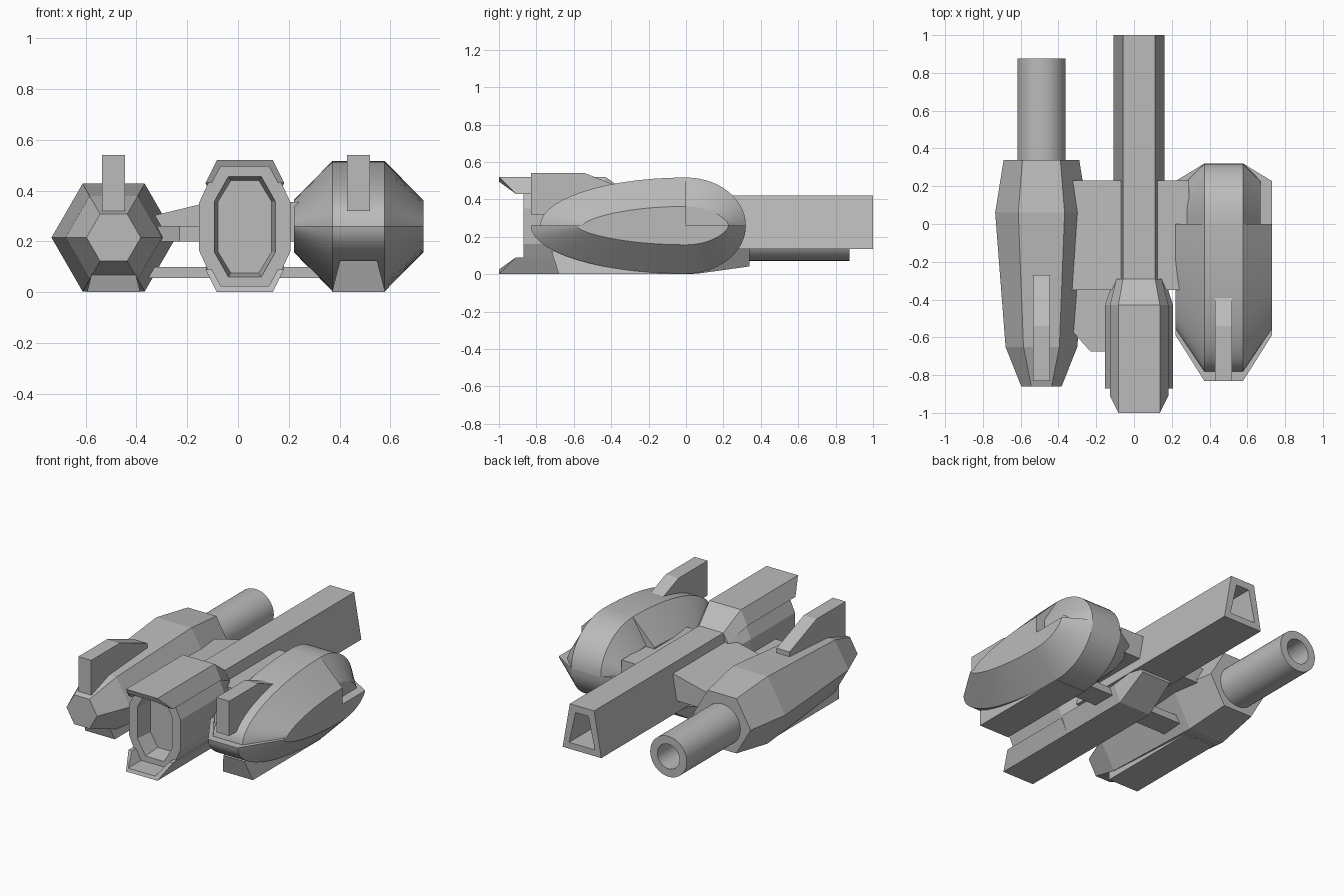
import bpy, bmesh, math
from math import sin, cos, pi

if "Cube" in bpy.data.objects:
    bpy.data.objects.remove(bpy.data.objects["Cube"])

grey = bpy.data.materials.new("hull_grey")
grey.use_nodes = True
grey.diffuse_color = (0.5, 0.5, 0.5, 1)
grey.node_tree.nodes["Principled BSDF"].inputs["Base Color"].default_value = (0.5, 0.5, 0.5, 1)

MID = 0.027      # centre line of the main hull
RIGHT = -0.49    # axis of the right pod
LEFT = 0.475     # axis of the left pod


def loft(name, rings, smooth=False):
    """Skin a row of equal-length rings and cap both ends."""
    bm = bmesh.new()
    rows = [[bm.verts.new(p) for p in ring] for ring in rings]
    n = len(rows[0])
    for a, b in zip(rows, rows[1:]):
        for i in range(n):
            j = (i + 1) % n
            bm.faces.new((a[i], a[j], b[j], b[i]))
    bm.faces.new(rows[0][::-1])
    bm.faces.new(rows[-1])
    bmesh.ops.recalc_face_normals(bm, faces=bm.faces)
    mesh = bpy.data.meshes.new(name)
    bm.to_mesh(mesh)
    bm.free()
    mesh.materials.append(grey)
    ob = bpy.data.objects.new(name, mesh)
    bpy.context.collection.objects.link(ob)
    if smooth:
        bpy.ops.object.select_all(action="DESELECT")
        ob.select_set(True)
        bpy.context.view_layer.objects.active = ob
        bpy.ops.object.shade_smooth_by_angle(angle=math.radians(30))
    return ob


def prism_x(name, x0, x1, profile):
    """Extrude a (y, z) profile sideways."""
    return loft(name, [[(x, y, z) for y, z in profile] for x in (x0, x1)])


def prism_z(name, z0, z1, outline):
    """Extrude an (x, y) outline upwards."""
    return loft(name, [[(x, y, z) for x, y in outline] for z in (z0, z1)])


def octagon(y, half, top, z0, z1, side):
    m = (z0 + z1) / 2
    right = [(half, m - side), (half, m + side), (top, z1)]
    pts = [(top, z0)] + right
    pts += [(-x, z) for x, z in reversed(pts)]
    return [(MID + x, y, z) for x, z in pts]


def trapezoid(y, bottom, top, z0, z1):
    pts = [(-bottom, z0), (bottom, z0), (top, z1), (-top, z1)]
    return [(MID + x, y, z) for x, z in pts]


def circle(x, y, z, r, n):
    return [(x + r * cos(2 * pi * i / n), y, z + r * sin(2 * pi * i / n)) for i in range(n)]


# Main hull: octagonal body with a recessed intake, tapering to the beam
loft("main_hull", [
    octagon(-0.29, 0.135, 0.085, 0.1, 0.42, 0.06),
    octagon(-0.43, 0.18, 0.11, 0.01, 0.505, 0.095),
    octagon(-0.87, 0.18, 0.11, 0.01, 0.505, 0.095),
    octagon(-0.87, 0.12, 0.065, 0.06, 0.455, 0.1),
    octagon(-0.76, 0.105, 0.055, 0.075, 0.44, 0.1)])

# Visor shells above and below the intake, with raked front ends
shell = [(0.155, 0.43), (0.11, 0.52), (-0.11, 0.52), (-0.155, 0.43),
         (-0.13, 0.43), (-0.095, 0.495), (0.095, 0.495), (0.13, 0.43)]
for name, flip in (("upper_visor", False), ("lower_visor", True)):
    front = [(MID + x, -1 if z > 0.45 else -0.91, 0.52 - z if flip else z) for x, z in shell]
    loft(name, [front, [(x, -0.43, z) for x, y, z in front]])
loft("upper_visor_slope", [trapezoid(-0.43, 0.155, 0.11, 0.43, 0.52),
                           trapezoid(-0.29, 0.12, 0.085, 0.36, 0.42)])

# Keel below the main hull
loft("hull_keel", [trapezoid(-0.44, 0.11, 0.155, 0, 0.1),
                   trapezoid(0.04, 0.11, 0.155, 0, 0.1),
                   trapezoid(0.23, 0.1, 0.12, 0.12, 0.16)])

# Long hollow rear beam
loft("rear_beam", [trapezoid(-0.32, 0.135, 0.085, 0.135, 0.42),
                   trapezoid(1.0, 0.135, 0.085, 0.135, 0.42),
                   trapezoid(1.0, 0.09, 0.045, 0.175, 0.375),
                   trapezoid(0.6, 0.09, 0.045, 0.175, 0.375)])

# Right pod: stretched hexagonal body and exhaust tube
loft("right_pod", [circle(RIGHT, y, 0.215, r, 6) for y, r in
                   ((-0.86, 0.107), (-0.65, 0.19), (0.06, 0.245), (0.34, 0.2))])
loft("exhaust_tube", [circle(RIGHT, y, 0.2, r, 32) for y, r in
                      ((0.3, 0.128), (0.875, 0.128), (0.875, 0.078), (0.45, 0.078))], True)


# Left pod: four bevelled quarter lenses, the upper rear one narrower
def quarter(name, length, height, half):
    steps = 14

    def section(x, sy, sz, power):
        arc = [(length * sy * cos(t), height * sz * sin(t) ** power)
               for t in (pi / 2 * i / steps for i in range(steps))]
        arc.append((0, height * sz))
        return [(LEFT + x, 0, 0.26)] + [(LEFT + x, y, 0.26 + z) for y, z in arc]

    loft(name, [section(-half, 0.71, 0.4, 1.3), section(-0.103, 1, 1, 1.0),
                section(0.103, 1, 1, 1.0), section(half, 0.71, 0.4, 1.3)], True)


quarter("left_pod_upper_front", -0.78, 0.257, 0.255)
quarter("left_pod_lower_front", -0.83, -0.257, 0.255)
quarter("left_pod_upper_rear", 0.32, 0.257, 0.195)
quarter("left_pod_lower_rear", 0.32, -0.257, 0.255)

# Fin and keel on each pod
for side, x in (("right", RIGHT), ("left", LEFT)):
    prism_x(side + "_fin", x - 0.045, x + 0.045,
            [(-0.83, 0.32), (-0.83, 0.54), (-0.54, 0.54), (-0.27, 0.435), (-0.27, 0.32)])
    keel = []
    for y0, y1 in ((-0.72, -0.68), (0.0, 0.0)):
        keel.append([(x - 0.073, y0, 0.125), (x + 0.073, y0, 0.125),
                     (x + 0.105, y1, 0), (x - 0.105, y1, 0)])
    loft(side + "_keel", keel)

# Wing pylons, side plate and cross bar joining the three bodies
loft("right_pylon", [[(x, y, z) for y, z in ((-0.35, 0.2), (0.23, 0.2), (0.23, t), (-0.35, t))]
                     for x, t in ((-0.34, 0.3), (-0.07, 0.365))])
prism_x("left_pylon", 0.12, 0.29, [(-0.35, 0.2), (0.23, 0.2), (0.23, 0.355), (-0.35, 0.355)])
prism_z("right_side_plate", 0.2, 0.26,
        [(-0.34, -0.34), (-0.1, -0.34), (-0.1, -0.675), (-0.23, -0.675), (-0.325, -0.57)])
prism_z("cross_bar", 0.055, 0.1,
        [(-0.4, -0.15), (0.4, -0.15), (0.4, 0.0), (-0.4, 0.0)])
